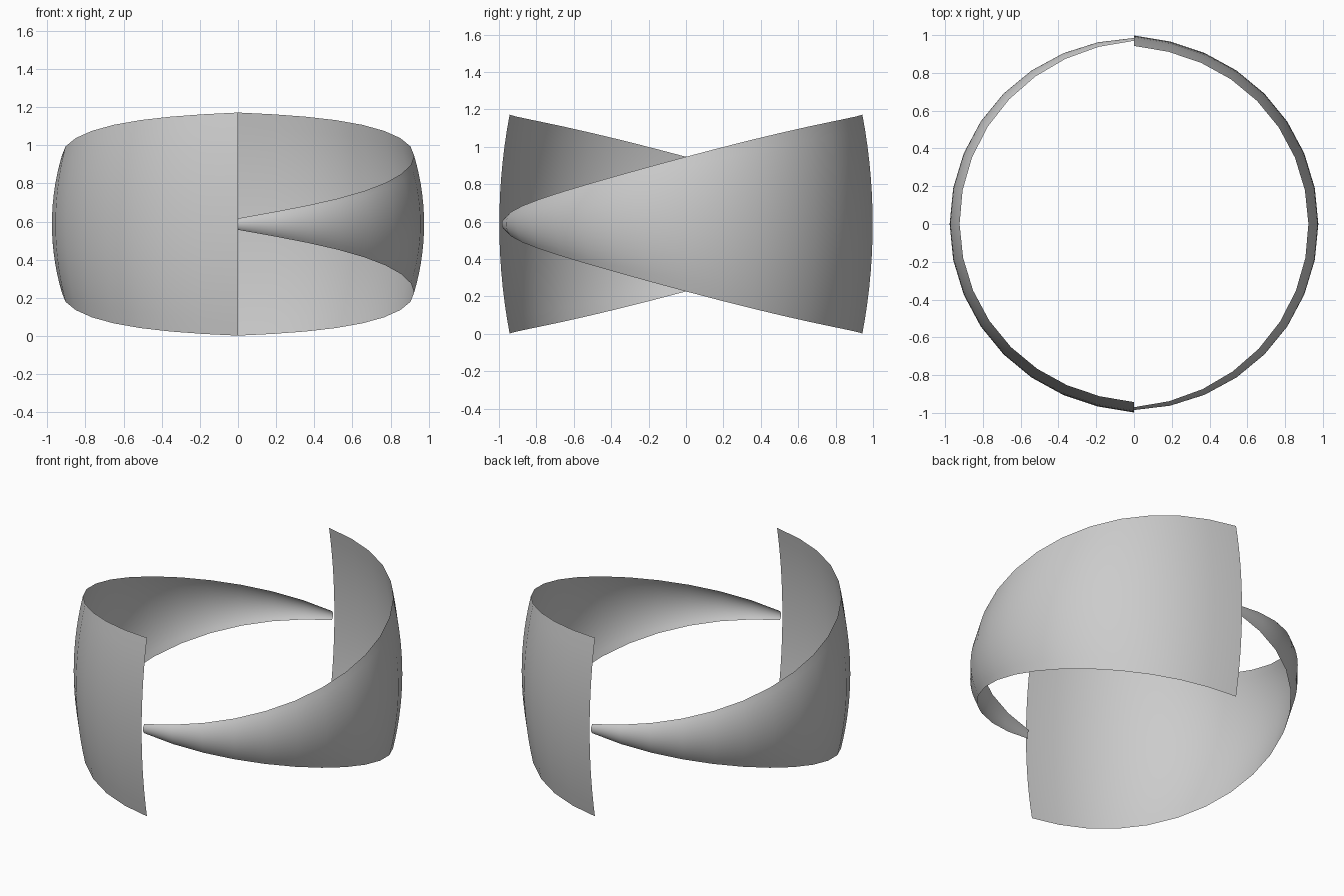
import bpy, bmesh
from math import sin, cos, asin, pi

cube = bpy.data.objects.get("Cube")
if cube:
    bpy.data.objects.remove(cube)

SWEEP, ROWS = 16, 14      # steps along the half turn, steps up the arc
MID_Z = 0.587

grey = bpy.data.materials.new("light grey")
grey.use_nodes = True
colour = (0.6, 0.6, 0.6, 1)
grey.diffuse_color = colour
grey.node_tree.nodes["Principled BSDF"].inputs["Base Color"].default_value = colour


def section(u):
    """Half height, bulge depth and outer radius at fraction u of the blade."""
    half = 0.03 + 0.765 * u - 0.21 * u * u - 0.035 * sin(2 * pi * u)
    bulge = 0.015 + 0.04 * (1 - (1 - u) ** 4)
    radius = 0.976 + 0.009 * (1 - u) ** 10 + 0.022 * u ** 14
    return half, bulge, radius


def blade(name, turn):
    """Tapered sheet with an arched section, swept through a half turn."""
    bm = bmesh.new()
    grid = []
    for i in range(SWEEP + 1):
        u = i / SWEEP
        half, bulge, radius = section(u)
        arc = (half * half + bulge * bulge) / (2 * bulge)
        spread = asin(min(1, half / arc))
        angle = -pi / 2 + pi * u + turn
        column = []
        for j in range(ROWS + 1):
            a = spread * (2 * j / ROWS - 1)
            r = radius - arc * (1 - cos(a))
            column.append(bm.verts.new((r * cos(angle), r * sin(angle),
                                        MID_Z + arc * sin(a))))
        grid.append(column)
    for p, q in zip(grid, grid[1:]):
        for j in range(ROWS):
            bm.faces.new((p[j], q[j], q[j + 1], p[j + 1])).smooth = True
    mesh = bpy.data.meshes.new(name)
    bm.to_mesh(mesh)
    bm.free()
    mesh.materials.append(grey)
    obj = bpy.data.objects.new(name, mesh)
    bpy.context.collection.objects.link(obj)


# Two matching blades, half a turn apart
blade("left_blade", 0)
blade("right_blade", pi)
